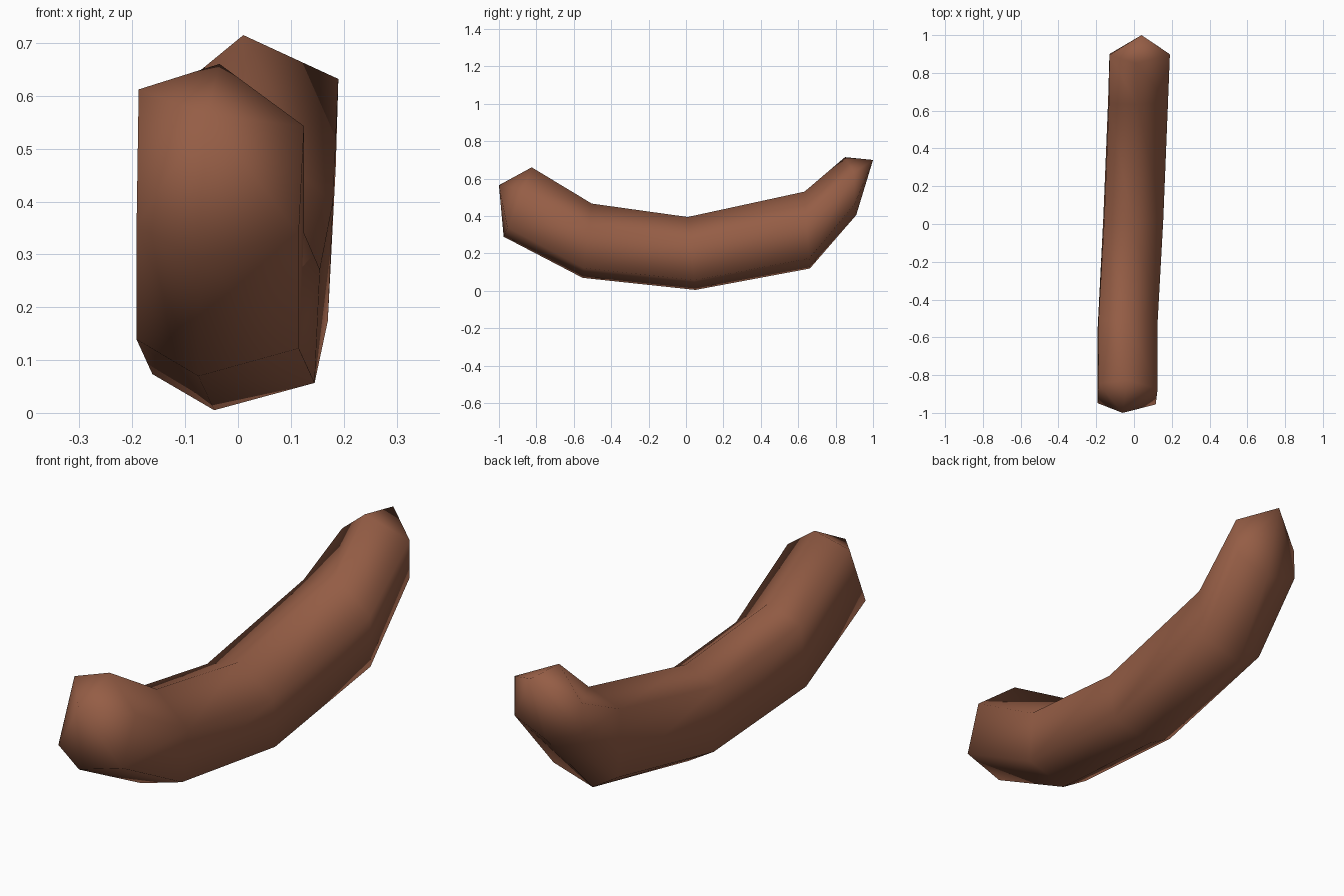
import bpy, bmesh, math

if "Cube" in bpy.data.objects:
    bpy.data.objects.remove(bpy.data.objects["Cube"])

# One lopsided hexagonal cross-section (x, height), shared along the body
OUTLINE = [(0.0, 0.2), (-0.153, 0.148), (-0.157, -0.13),
           (-0.04, -0.2), (0.15, -0.147), (0.16, 0.073)]


def ring(x, y, z, tilt, height=1.0):
    """Cross-section centred at x, y, z; its top leans towards +y by tilt."""
    a = math.radians(tilt)
    return [(x + px, y + pz * height * math.sin(a), z + pz * height * math.cos(a))
            for px, pz in OUTLINE]


# Sections along the bend, from front to back
sections = [
    ring(-0.035, -0.90, 0.475, 22),
    ring(-0.035, -0.528, 0.268, 7),
    ring(-0.005, 0.03, 0.20, -6, 0.98),
    ring(0.02, 0.648, 0.325, -4, 1.03),
    # narrower, pinched back end
    [(0.01, 0.85, 0.715), (-0.13, 0.895, 0.60), (-0.13, 0.90, 0.465),
     (0.03, 0.91, 0.405), (0.185, 0.902, 0.465), (0.19, 0.898, 0.632)],
]
tips = [(-0.06, -1.0, 0.565), (0.04, 1.0, 0.70)]

bm = bmesh.new()
rings = [[bm.verts.new(p) for p in s] for s in sections]
front_tip, back_tip = [bm.verts.new(p) for p in tips]

# Body skin and pointed end caps
for i in range(6):
    j = (i + 1) % 6
    for a, b in zip(rings, rings[1:]):
        bm.faces.new((a[i], a[j], b[j], b[i]))
    bm.faces.new((front_tip, rings[0][j], rings[0][i]))
    bm.faces.new((back_tip, rings[-1][i], rings[-1][j]))
bmesh.ops.recalc_face_normals(bm, faces=bm.faces)
for f in bm.faces:
    f.smooth = True
for v in bm.verts:
    v.co.z = max(v.co.z, 0.0)

mesh = bpy.data.meshes.new("sausage")
bm.to_mesh(mesh)
bm.free()
brown = bpy.data.materials.new("sausage brown")
brown.diffuse_color = (0.30, 0.11, 0.06, 1)
brown.use_nodes = True
brown.node_tree.nodes["Principled BSDF"].inputs["Base Color"].default_value = brown.diffuse_color
mesh.materials.append(brown)
bpy.context.collection.objects.link(bpy.data.objects.new("sausage", mesh))
